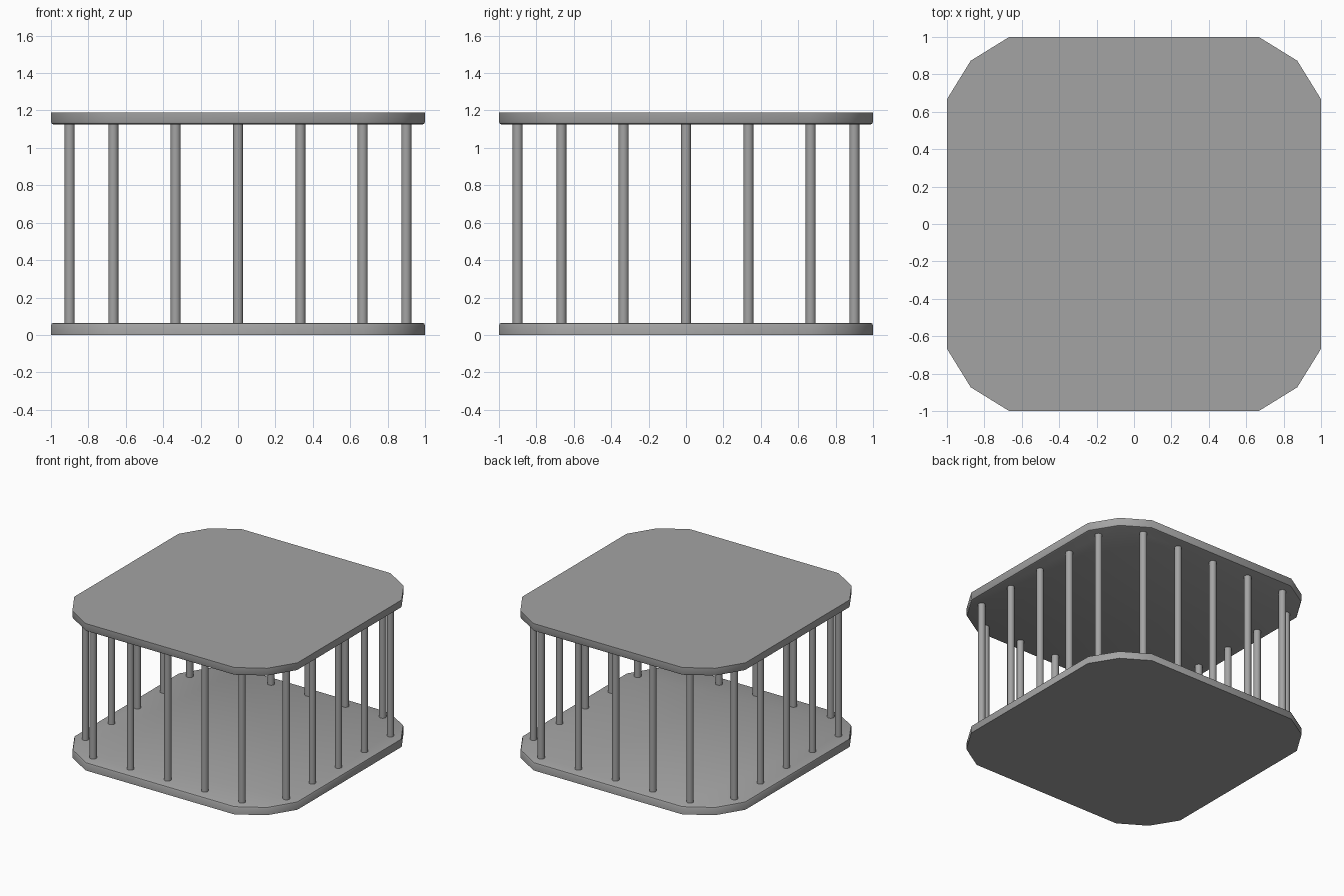
import bpy
import bmesh
import math

cube = bpy.data.objects.get("Cube")
if cube:
    bpy.data.objects.remove(cube, do_unlink=True)

GREY = (0.37, 0.37, 0.37, 1.0)
PLATE_T = 0.065      # plate thickness
HEIGHT = 1.19        # overall height
POST_R = 0.027
POST_INSET = 0.9     # distance of each post row from the centre

grey = bpy.data.materials.new("plain grey")
grey.use_nodes = True
grey.diffuse_color = GREY
grey.node_tree.nodes["Principled BSDF"].inputs["Base Color"].default_value = GREY


def finish(obj, angle):
    obj.data.materials.append(grey)
    bpy.ops.object.select_all(action="DESELECT")
    obj.select_set(True)
    bpy.context.view_layer.objects.active = obj
    bpy.ops.object.shade_smooth_by_angle(angle=math.radians(angle))


def plate(name, z, rounded_z):
    """Square slab with faceted corners; the rim at rounded_z is softened."""
    corner = [(1, 0.667), (0.873, 0.873), (0.667, 1)]
    outline = []
    for _ in range(4):
        outline += corner
        corner = [(-y, x) for x, y in corner]
    bm = bmesh.new()
    base = bm.faces.new([bm.verts.new((x, y, z)) for x, y in outline])
    top = bmesh.ops.extrude_face_region(bm, geom=[base])["geom"]
    lifted = [v for v in top if isinstance(v, bmesh.types.BMVert)]
    bmesh.ops.translate(bm, vec=(0, 0, PLATE_T), verts=lifted)
    bmesh.ops.recalc_face_normals(bm, faces=bm.faces[:])
    rim = [e for e in bm.edges
           if all(abs(v.co.z - rounded_z) < 0.001 for v in e.verts)]
    bmesh.ops.bevel(bm, geom=rim, offset=0.015, segments=2,
                    profile=0.5, affect="EDGES")
    mesh = bpy.data.meshes.new(name)
    bm.to_mesh(mesh)
    bm.free()
    obj = bpy.data.objects.new(name, mesh)
    bpy.context.collection.objects.link(obj)
    finish(obj, 40)


# Floor and roof slabs, softened on the sides that face each other
plate("floor_plate", 0, PLATE_T)
plate("roof_plate", HEIGHT - PLATE_T, HEIGHT - PLATE_T)

# Five posts along each of the four sides
for side in range(4):
    a = side * math.pi / 2
    for i in range(5):
        along = (i - 2) / 3
        x = along * math.cos(a) + POST_INSET * math.sin(a)
        y = along * math.sin(a) - POST_INSET * math.cos(a)
        bpy.ops.mesh.primitive_cylinder_add(
            vertices=16, radius=POST_R, depth=HEIGHT - 2 * PLATE_T,
            location=(x, y, HEIGHT / 2))
        post = bpy.context.object
        post.name = f"post_{side + 1}_{i + 1}"
        finish(post, 40)
